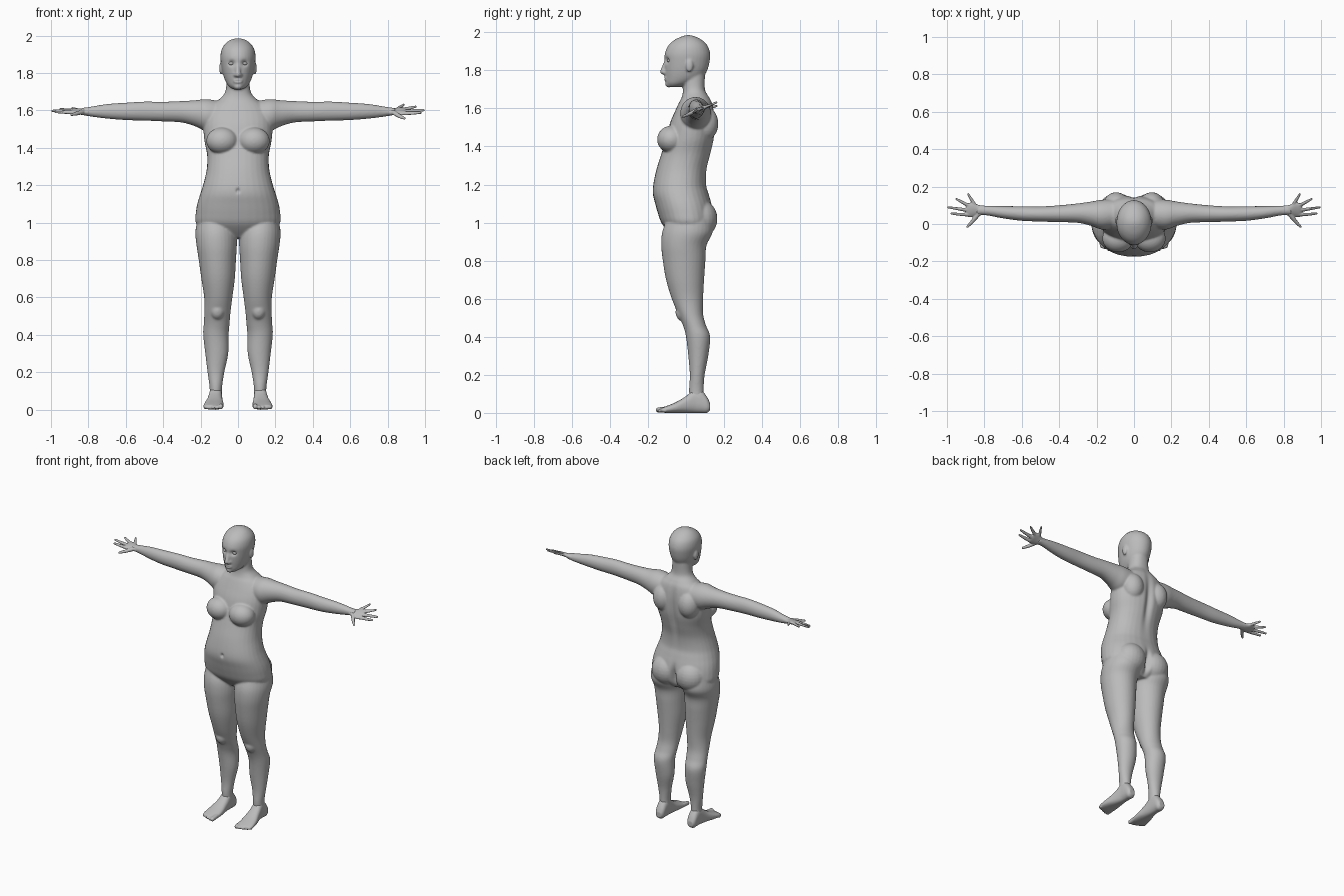
import bpy, bmesh, math
from mathutils import Vector, Matrix

if "Cube" in bpy.data.objects:
    bpy.data.objects.remove(bpy.data.objects["Cube"])

skin = bpy.data.materials.new("plain grey")
skin.use_nodes = True
skin.diffuse_color = (0.5, 0.5, 0.5, 1)
shader = skin.node_tree.nodes["Principled BSDF"]
shader.inputs["Base Color"].default_value = (0.5, 0.5, 0.5, 1)
shader.inputs["Roughness"].default_value = 0.7

BOTH = (1, -1)


def catmull(a, b, c, d, t):
    return 0.5 * (2 * b + (c - a) * t + (2 * a - 5 * b + 4 * c - d) * t * t
                  + (3 * b - a - 3 * c + d) * t ** 3)


def loft(bm, axis, rings, sides=BOTH, power=2.0, n=32, steps=5):
    """Skin smooth oval rings (position, low1, high1, low2, high2) along an axis."""
    pts = [rings[0]] + list(rings) + [rings[-1]]
    fine = []
    for i in range(len(rings) - 1):
        for k in range(steps):
            fine.append([catmull(*vals, k / steps) for vals in zip(*pts[i:i + 4])])
    fine.append(rings[-1])
    for s in sides:
        loops = []
        for t, a0, a1, b0, b1 in fine:
            loop = []
            for j in range(n):
                ang = 2 * math.pi * j / n
                c, d = math.cos(ang), math.sin(ang)
                u = (a0 + a1) / 2 + (a1 - a0) / 2 * math.copysign(abs(c) ** (2 / power), c)
                v = (b0 + b1) / 2 + (b1 - b0) / 2 * math.copysign(abs(d) ** (2 / power), d)
                x, y, z = {"x": (t, u, v), "y": (u, t, v), "z": (u, v, t)}[axis]
                loop.append(bm.verts.new((s * x, y, z)))
            loops.append(loop)
        for low, high in zip(loops, loops[1:]):
            for j in range(n):
                k = (j + 1) % n
                bm.faces.new((low[j], low[k], high[k], high[j]))
        bm.faces.new(loops[0][::-1])
        bm.faces.new(loops[-1])


def ball(bm, centre, radii, sides=BOTH):
    for s in sides:
        place = Matrix.Translation((s * centre[0], centre[1], centre[2]))
        bmesh.ops.create_uvsphere(bm, u_segments=24, v_segments=14, radius=1,
                                  matrix=place @ Matrix.Diagonal((*radii, 1)))


def limb(bm, points, r0, r1):
    """Tapered rounded tube through the points."""
    count = len(points) - 1
    for i in range(count):
        p, q = Vector(points[i]), Vector(points[i + 1])
        ra, rb = (r0 + (r1 - r0) * k / count for k in (i, i + 1))
        turn = (q - p).to_track_quat("Z", "Y").to_matrix().to_4x4()
        bmesh.ops.create_cone(bm, cap_ends=True, segments=16, radius1=ra, radius2=rb,
                              depth=(q - p).length,
                              matrix=Matrix.Translation((p + q) / 2) @ turn)
        for c, r in ((p, ra), (q, rb)):
            ball(bm, c, (r, r, r), (1,))


def finish(bm, name, voxel=None, smooth=0):
    """Turn the overlapping parts into one blended skin."""
    bmesh.ops.recalc_face_normals(bm, faces=bm.faces)
    me = bpy.data.meshes.new(name)
    bm.to_mesh(me)
    bm.free()
    ob = bpy.data.objects.new(name, me)
    bpy.context.collection.objects.link(ob)
    if voxel:
        rem = ob.modifiers.new("blend", "REMESH")
        rem.mode = "VOXEL"
        rem.voxel_size = voxel
        sm = ob.modifiers.new("soften", "SMOOTH")
        sm.factor, sm.iterations = 0.5, smooth
        deps = bpy.context.evaluated_depsgraph_get()
        baked = bpy.data.meshes.new_from_object(ob.evaluated_get(deps))
        ob.modifiers.clear()
        ob.data = baked
        baked.name = name
    ob.data.materials.clear()
    ob.data.materials.append(skin)
    for f in ob.data.polygons:
        f.use_smooth = True
        f.material_index = 0
    return ob


def push(ob, centre, radii, move, sides=(1,)):
    """Soft sculpting stroke."""
    for s in sides:
        cx, cy, cz = s * centre[0], centre[1], centre[2]
        for v in ob.data.vertices:
            d = (((v.co.x - cx) / radii[0]) ** 2 + ((v.co.y - cy) / radii[1]) ** 2
                 + ((v.co.z - cz) / radii[2]) ** 2)
            if d < 6:
                v.co += Vector(move) * math.exp(-d)


# Torso and neck
bm = bmesh.new()
torso = [(.92, .10, -.06, .09), (.96, .19, -.10, .13), (1.0, .226, -.13, .145),
         (1.05, .226, -.148, .145), (1.1, .218, -.162, .135), (1.15, .203, -.174, .12),
         (1.2, .187, -.172, .107), (1.28, .168, -.155, .11), (1.36, .165, -.13, .13),
         (1.44, .18, -.105, .148), (1.52, .185, -.085, .152), (1.58, .175, -.06, .148),
         (1.63, .14, -.037, .138), (1.66, .10, -.022, .122), (1.7, .068, -.016, .1),
         (1.78, .06, -.02, .1)]
loft(bm, "z", [(z, -w, w, f, b) for z, w, f, b in torso], (1,), 2.2)
ball(bm, (.085, -.077, 1.437), (.085, .075, .072))
ball(bm, (.09, .075, 1.02), (.1, .09, .1))
ball(bm, (.095, .1, 1.52), (.07, .07, .09))

# Legs
loft(bm, "z", [(1.02, .03, .215, -.1, .13), (.95, .006, .228, -.125, .14),
               (.88, .006, .222, -.13, .108), (.8, .011, .21, -.122, .102),
               (.7, .017, .196, -.105, .095), (.6, .03, .181, -.075, .09),
               (.52, .04, .18, -.042, .09), (.46, .045, .183, -.016, .105),
               (.4, .05, .186, 0, .127), (.3, .052, .175, .012, .117),
               (.2, .073, .163, .02, .098), (.12, .085, .152, .016, .093),
               (.06, .085, .152, .02, .095)])
ball(bm, (.11, -.015, .53), (.04, .04, .05))

# Arms
loft(bm, "x", [(.1, -.02, .13, 1.5, 1.65), (.17, -.03, .13, 1.49, 1.66),
               (.23, -.01, .12, 1.515, 1.654), (.3, .006, .11, 1.535, 1.65),
               (.4, .01, .1, 1.541, 1.646), (.5, .013, .094, 1.545, 1.647),
               (.6, .017, .095, 1.548, 1.641), (.7, .03, .096, 1.556, 1.634),
               (.78, .045, .098, 1.566, 1.621), (.84, .05, .098, 1.576, 1.612)])

# Head with nose, lips, chin and ears
head = [(1.712, .025, -.09, -.03), (1.73, .05, -.105, .03), (1.76, .069, -.109, .085),
        (1.8, .082, -.112, .112), (1.85, .091, -.113, .125), (1.89, .094, -.111, .127),
        (1.93, .086, -.093, .113), (1.96, .064, -.06, .083), (1.978, .037, -.022, .048),
        (1.985, .01, .003, .02)]
loft(bm, "z", [(z, -w, w, f, b) for z, w, f, b in head], (1,))
limb(bm, [(0, -.106, 1.85), (0, -.122, 1.793)], .008, .015)
ball(bm, (.013, -.114, 1.789), (.011, .013, .01))
ball(bm, (0, -.103, 1.757), (.027, .016, .013), (1,))
ball(bm, (0, -.09, 1.728), (.024, .02, .018), (1,))
ball(bm, (.09, .018, 1.825), (.011, .02, .034))
body = finish(bm, "body", .006, 6)

# Eye sockets, mouth line, navel, spine and buttock grooves
push(body, (.035, -.105, 1.852), (.018, .02, .014), (0, .016, 0), BOTH)
push(body, (0, -.118, 1.757), (.024, .02, .005), (0, .006, 0))
push(body, (0, -.17, 1.17), (.01, .03, .012), (0, .012, 0))
push(body, (0, .15, 1.42), (.022, .05, .17), (0, -.018, 0))
push(body, (0, .15, 1.0), (.018, .06, .07), (0, -.035, 0))

# Eyes
bm = bmesh.new()
ball(bm, (.035, -.086, 1.851), (.015, .013, .01))
finish(bm, "eyes")

# Hands, each tilted by its own amount
fingers = [([(.83, .055), (.865, .012), (.89, -.014)], .013, .007),
           ([(.885, .05), (.935, .052), (.976, .056)], .0105, .006),
           ([(.89, .074), (.945, .082), (.993, .089)], .0105, .006),
           ([(.88, .096), (.918, .116), (.95, .134)], .0105, .006),
           ([(.855, .108), (.875, .14), (.886, .16)], .0095, .006)]
for side, name, tilt in ((1, "left_hand", .42), (-1, "right_hand", .2)):
    bm = bmesh.new()
    loft(bm, "x", [(.79, .048, .097, 1.571, 1.616), (.83, .046, .102, 1.576, 1.61),
                   (.86, .038, .114, 1.58, 1.609), (.885, .037, .112, 1.583, 1.607),
                   (.898, .05, .1, 1.588, 1.602)], (1,))
    for path, r0, r1 in fingers:
        limb(bm, [(x, y, 1.595) for x, y in path], r0, r1)
    for v in bm.verts:
        blend = min(1, max(0, (v.co.x - .79) / .06))
        v.co.z += tilt * blend * (v.co.y - .075)
        v.co.x *= side
    finish(bm, name, .0035, 3)

# Feet with toes
for side, name in ((1, "left_foot"), (-1, "right_foot")):
    bm = bmesh.new()
    loft(bm, "y", [(.127, .1, .14, .015, .05), (.11, .089, .15, 0, .085),
                   (.08, .086, .153, 0, .12), (.045, .085, .155, 0, .125),
                   (0, .082, .164, 0, .088), (-.05, .077, .178, 0, .058),
                   (-.1, .078, .185, 0, .037), (-.13, .088, .178, .002, .025)],
         (side,), 2.4)
    for i in range(5):
        x, tip = .092 + .0205 * i, -.145 + .0022 * i * i
        r = .0145 if i == 0 else .0105
        limb(bm, [(side * x, -.1, .02), (side * x, tip, r + .001)], r, r * .95)
    finish(bm, name, .0045, 3)
